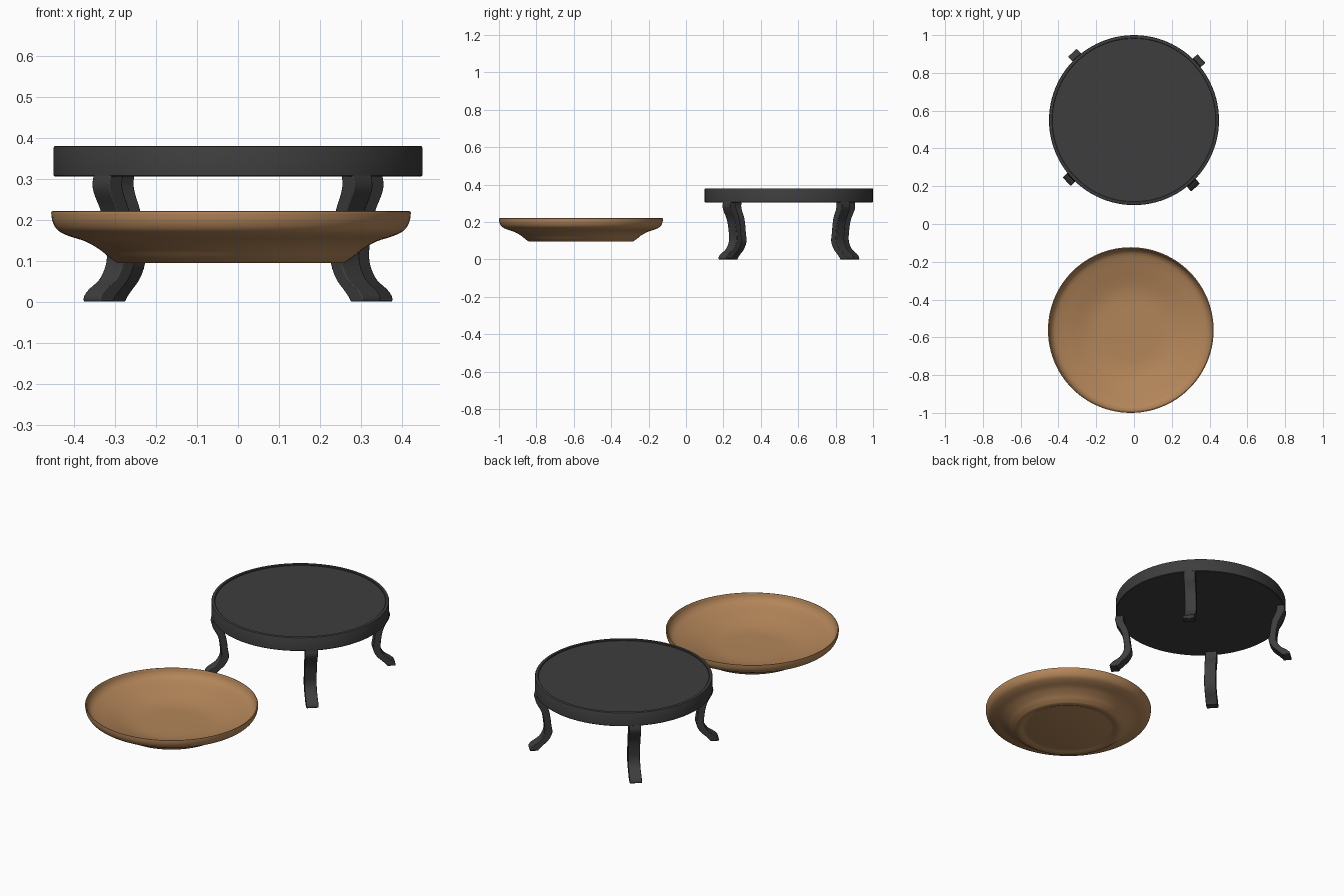
import bpy, bmesh, math

if "Cube" in bpy.data.objects:
    bpy.data.objects.remove(bpy.data.objects["Cube"])


def material(name, rgb):
    m = bpy.data.materials.new(name)
    m.diffuse_color = (*rgb, 1)
    m.use_nodes = True
    m.node_tree.nodes["Principled BSDF"].inputs["Base Color"].default_value = m.diffuse_color
    return m


def finish(bm, name, mat, angle):
    bmesh.ops.recalc_face_normals(bm, faces=bm.faces)
    me = bpy.data.meshes.new(name)
    bm.to_mesh(me)
    bm.free()
    me.materials.append(mat)
    ob = bpy.data.objects.new(name, me)
    bpy.context.collection.objects.link(ob)
    bpy.ops.object.select_all(action='DESELECT')
    bpy.context.view_layer.objects.active = ob
    ob.select_set(True)
    bpy.ops.object.shade_smooth_by_angle(angle=math.radians(angle))
    return ob


def spline(pts, n):
    """Catmull-Rom samples through a list of tuples."""
    p = [pts[0]] + list(pts) + [pts[-1]]
    out = []
    for i in range(1, len(p) - 2):
        for k in range(n):
            t = k / n
            out.append(tuple(
                0.5 * (2 * b + (c - a) * t + (2 * a - 5 * b + 4 * c - d) * t * t
                       + (3 * b - a - 3 * c + d) * t ** 3)
                for a, b, c, d in zip(p[i - 1], p[i], p[i + 1], p[i + 2])))
    return out + [pts[-1]]


def lathe(name, profile, centre, mat, angle=30, seg=96):
    """Spin an (r, z) profile whose ends both lie on the axis."""
    bm = bmesh.new()
    rings = []
    for r, z in profile:
        n = 1 if r < 1e-6 else seg
        rings.append([bm.verts.new((centre[0] + r * math.cos(2 * math.pi * i / seg),
                                    centre[1] + r * math.sin(2 * math.pi * i / seg), z))
                      for i in range(n)])
    for a, b in zip(rings, rings[1:]):
        for i in range(seg):
            j = (i + 1) % seg
            if len(a) == 1:
                bm.faces.new((a[0], b[i], b[j]))
            elif len(b) == 1:
                bm.faces.new((a[i], a[j], b[0]))
            else:
                bm.faces.new((a[i], a[j], b[j], b[i]))
    return finish(bm, name, mat, angle)


iron = material("dark iron", (0.047, 0.047, 0.047))
wood = material("warm wood", (0.45, 0.235, 0.10))

# Round stand top with a shallow raised rim
STAND = (0.0, 0.55)
lathe("stand_top", [(0, 0.305), (0.447, 0.305), (0.45, 0.308), (0.45, 0.375),
                    (0.448, 0.379), (0.444, 0.38), (0.434, 0.38), (0.432, 0.378),
                    (0.432, 0.373), (0, 0.373)], STAND, iron)

# Four S-curved legs: stations are (height, inner radius, outer radius)
stations = spline([(0, .441, .482), (.012, .432, .482), (.03, .414, .466),
                   (.055, .388, .430), (.095, .368, .408), (.14, .373, .408),
                   (.19, .379, .416), (.225, .387, .428), (.26, .403, .447),
                   (.285, .410, .454), (.31, .407, .449)], 3)
HALF = 0.031
for k in range(4):
    ang = math.radians(42.4 + 90 * k)
    c, s = math.cos(ang), math.sin(ang)
    bm = bmesh.new()
    rings = []
    for z, ri, ro in stations:
        rings.append([bm.verts.new((STAND[0] + r * c - t * s, STAND[1] + r * s + t * c, z))
                      for r, t in ((ri, -HALF), (ro, -HALF), (ro, HALF), (ri, HALF))])
    for a, b in zip(rings, rings[1:]):
        for i in range(4):
            j = (i + 1) % 4
            bm.faces.new((a[i], a[j], b[j], b[i]))
    bm.faces.new(rings[0])
    bm.faces.new(rings[-1])
    leg = finish(bm, "stand_leg_%d" % (k + 1), iron, 40)
    bev = leg.modifiers.new("soft edges", 'BEVEL')
    bev.width = 0.006
    bev.segments = 2
    bev.limit_method = 'ANGLE'
    bev.angle_limit = math.radians(60)

# Shallow wooden bowl: underside with a foot ring, outer wall, rim, inside
under = [(0, 0.097), (0.215, 0.097), (0.225, 0.100), (0.24, 0.100), (0.25, 0.095)]
outer = spline([(0.277, 0.095), (0.298, 0.109), (0.32, 0.127), (0.355, 0.147),
                (0.395, 0.160), (0.422, 0.174), (0.435, 0.195), (0.4385, 0.217)], 4)
inner = spline([(0.4375, 0.220), (0.432, 0.219), (0.425, 0.200), (0.408, 0.181),
                (0.375, 0.167), (0.32, 0.150), (0.26, 0.132), (0.21, 0.121),
                (0.15, 0.116), (0, 0.115)], 4)
lathe("bowl", under + outer + inner, (-0.017, -0.5615), wood, 35)
